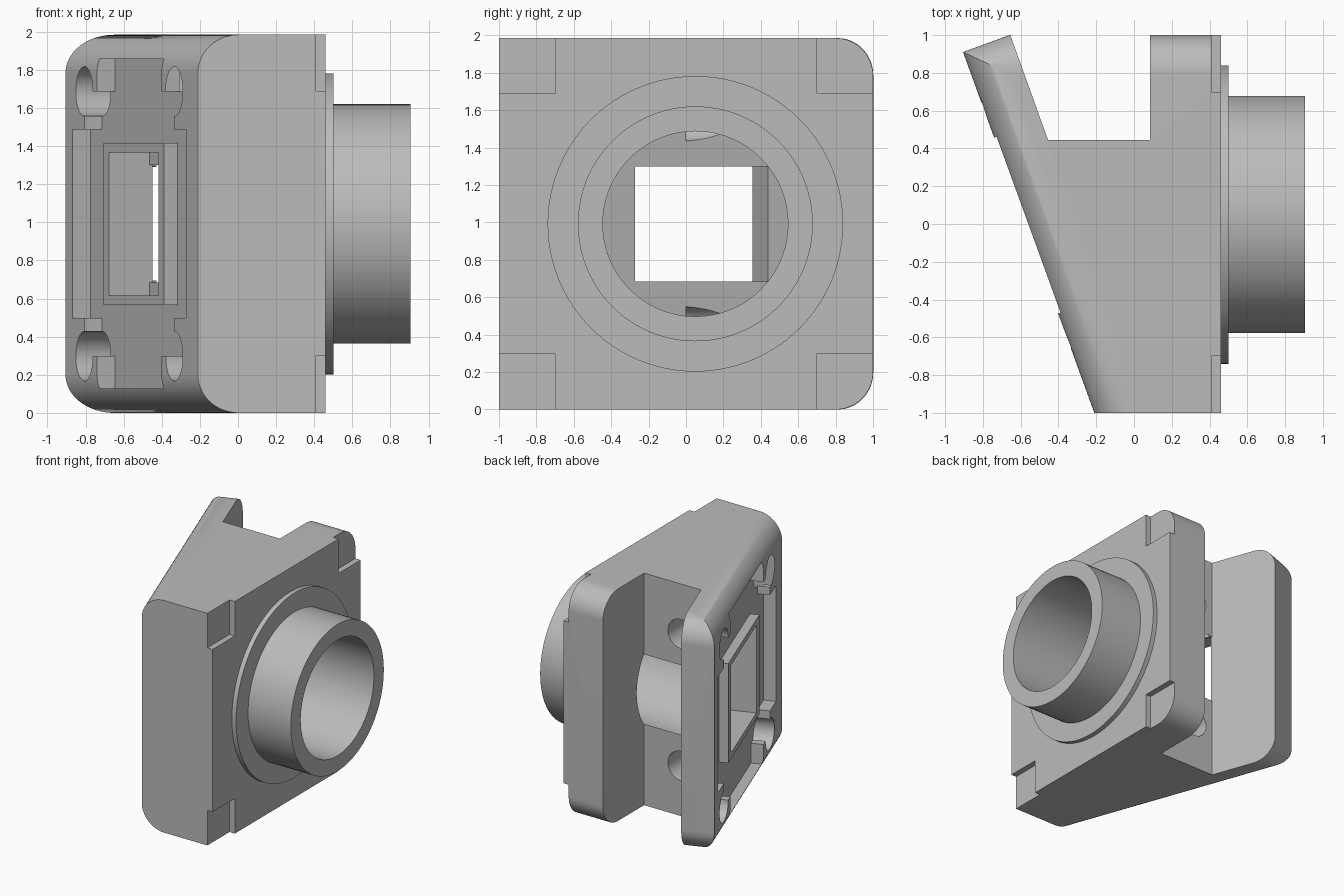
import bpy, bmesh, math
from mathutils import Vector

if "Cube" in bpy.data.objects:
    bpy.data.objects.remove(bpy.data.objects["Cube"])

H = 1.985                      # body height
MID = H / 2
R = 0.2                        # edge rounding
WALL = 0.266                   # slanted wall thickness
LEN = 2.033                    # slanted wall length
MID_S = 1.055                  # centre of details along the slanted wall
AXIS_Y = 0.05                  # tube axis
ANG = math.radians(20)
START = Vector((-0.21, -1, 0))
ALONG = Vector((-math.sin(ANG), math.cos(ANG), 0))
INWARD = Vector((math.cos(ANG), math.sin(ANG), 0))

grey = bpy.data.materials.new("plain grey")
grey.use_nodes = True
GREY = (0.5, 0.5, 0.5, 1)
grey.diffuse_color = GREY
grey.node_tree.nodes["Principled BSDF"].inputs["Base Color"].default_value = GREY


def slant(s, d, z):
    """Point on the slanted wall: distance along it, depth inward, height."""
    return START + ALONG * s + INWARD * d + Vector((0, 0, z))


def finish(name, bm):
    bmesh.ops.recalc_face_normals(bm, faces=bm.faces)
    mesh = bpy.data.meshes.new(name)
    bm.to_mesh(mesh)
    bm.free()
    mesh.materials.append(grey)
    ob = bpy.data.objects.new(name, mesh)
    bpy.context.collection.objects.link(ob)
    return ob


def prism(name, pts, lo, hi, place):
    """Extrude a 2D outline from lo to hi, mapped to the world by place."""
    bm = bmesh.new()
    a, b = [[bm.verts.new(place(u, v, w)) for u, v in pts] for w in (lo, hi)]
    bm.faces.new(a)
    bm.faces.new(b)
    for i in range(len(pts)):
        j = (i + 1) % len(pts)
        bm.faces.new((a[i], a[j], b[j], b[i]))
    return finish(name, bm)


def wall_box(name, width, height, d0, d1):
    """Box centred on the slanted wall's details."""
    w, h = width / 2, height / 2
    pts = [(MID_S - w, MID - h), (MID_S + w, MID - h),
           (MID_S + w, MID + h), (MID_S - w, MID + h)]
    return prism(name, pts, d0, d1, lambda s, z, d: slant(s, d, z))


def disc(name, radius, lo, hi, place, n=96):
    pts = [(radius * math.cos(math.tau * i / n), radius * math.sin(math.tau * i / n))
           for i in range(n)]
    return prism(name, pts, lo, hi, place)


def cut(ob, cutter, keep=False):
    mod = ob.modifiers.new("cut", 'BOOLEAN')
    mod.operation, mod.solver, mod.object = 'DIFFERENCE', 'EXACT', cutter
    bpy.context.view_layer.objects.active = ob
    bpy.ops.object.modifier_apply(modifier=mod.name)
    if not keep:
        bpy.data.objects.remove(cutter)


def tube_axis(y, z, x):
    return Vector((x, AXIS_Y + y, MID + z))


# Body: plan outline with the rear notch
plan = [slant(0, 0, 0), (0.46, -1), (0.46, 1), (0.085, 1), (0.085, 0.445),
        (-0.455, 0.445), slant(LEN, WALL, 0), slant(LEN, 0, 0)]
body = prism("wedge_body", [(p[0], p[1]) for p in plan], 0, H,
             lambda x, y, z: Vector((x, y, z)))

# Rounded top and bottom edges of the slanted face, its end and the rear block
corner = [(-0.1, 0.1), (-0.1, -R)]
for i in range(17):
    a = math.pi / 2 * i / 16
    corner.append((R - R * math.cos(a), -R + R * math.sin(a)))
corner.append((R, 0.1))
rounded = [(-0.5, 2.6, lambda u, z, w: slant(w, u, z)),
           (-0.1, WALL + 0.1, lambda u, z, w: slant(LEN - u, w, z)),
           (0.0, 0.6, lambda u, z, w: Vector((w, 1 - u, z)))]
for lo, hi, place in rounded:
    for top in (True, False):
        pts = [(u, H + v if top else -v) for u, v in corner]
        cut(body, prism("edge_cutter", pts, lo, hi, place))

# Shallow stepped recess: wide, tall and screw-square rectangles
for w, h in ((1.74, 0.99), (0.99, 1.73), (1.38, 1.39)):
    cut(body, wall_box("recess_cutter", w, h, -0.1, 0.1))

# Blind screw holes in the slanted face and in the notch wall
for sz in (-1, 1):
    for ss in (-1, 1):
        cut(body, disc("screw_cutter", 0.13, -0.1, 0.2, lambda s, z, d:
                       slant(MID_S + ss * 0.69 + s, d, MID + sz * 0.695 + z), 48))
    cut(body, disc("notch_hole_cutter", 0.125, 0.0, 0.5, lambda x, z, y:
                   Vector((-0.265 + x, y, MID + sz * 0.565 + z)), 48))

# Square corner steps on the tube side
for y0 in (-1.1, 0.7):
    for z0 in (-0.1, 1.69):
        pts = [(y0, z0), (y0 + 0.4, z0), (y0 + 0.4, z0 + 0.4), (y0, z0 + 0.4)]
        cut(body, prism("step_cutter", pts, 0.41, 0.6,
                        lambda y, z, x: Vector((x, y, z))))

# Bore that stops at the inner side of the slanted wall
bore = disc("bore_cutter", 0.495, -1.5, 1.2, tube_axis)
bm = bmesh.new()
bm.from_mesh(bore.data)
res = bmesh.ops.bisect_plane(bm, geom=bm.verts[:] + bm.edges[:] + bm.faces[:],
                             plane_co=slant(0, WALL + 0.001, 0), plane_no=INWARD,
                             clear_inner=True)
bmesh.ops.holes_fill(bm, edges=[e for e in bm.edges if e.is_boundary])
bmesh.ops.recalc_face_normals(bm, faces=bm.faces)
bm.to_mesh(bore.data)
bm.free()

# Flange and tube
flange = disc("tube_flange", 0.79, 0.46, 0.5, tube_axis)
tube = disc("mount_tube", 0.628, 0.46, 0.905, tube_axis)
for ob in (body, flange, tube):
    cut(ob, bore, keep=True)
bpy.data.objects.remove(bore)

# Window with a thin inner ledge, and the raised frame around it
frame = wall_box("window_frame", 0.93, 0.85, 0.025, 0.1)
window = wall_box("window_cutter", 0.755, 0.75, -0.1, 0.25)
cut(body, window, keep=True)
cut(frame, window)
cut(body, wall_box("opening_cutter", 0.755, 0.615, 0.2, 0.3))

for ob in (body, flange, tube, frame):
    bpy.ops.object.select_all(action='DESELECT')
    ob.select_set(True)
    bpy.context.view_layer.objects.active = ob
    bpy.ops.object.shade_smooth_by_angle(angle=math.radians(30))
